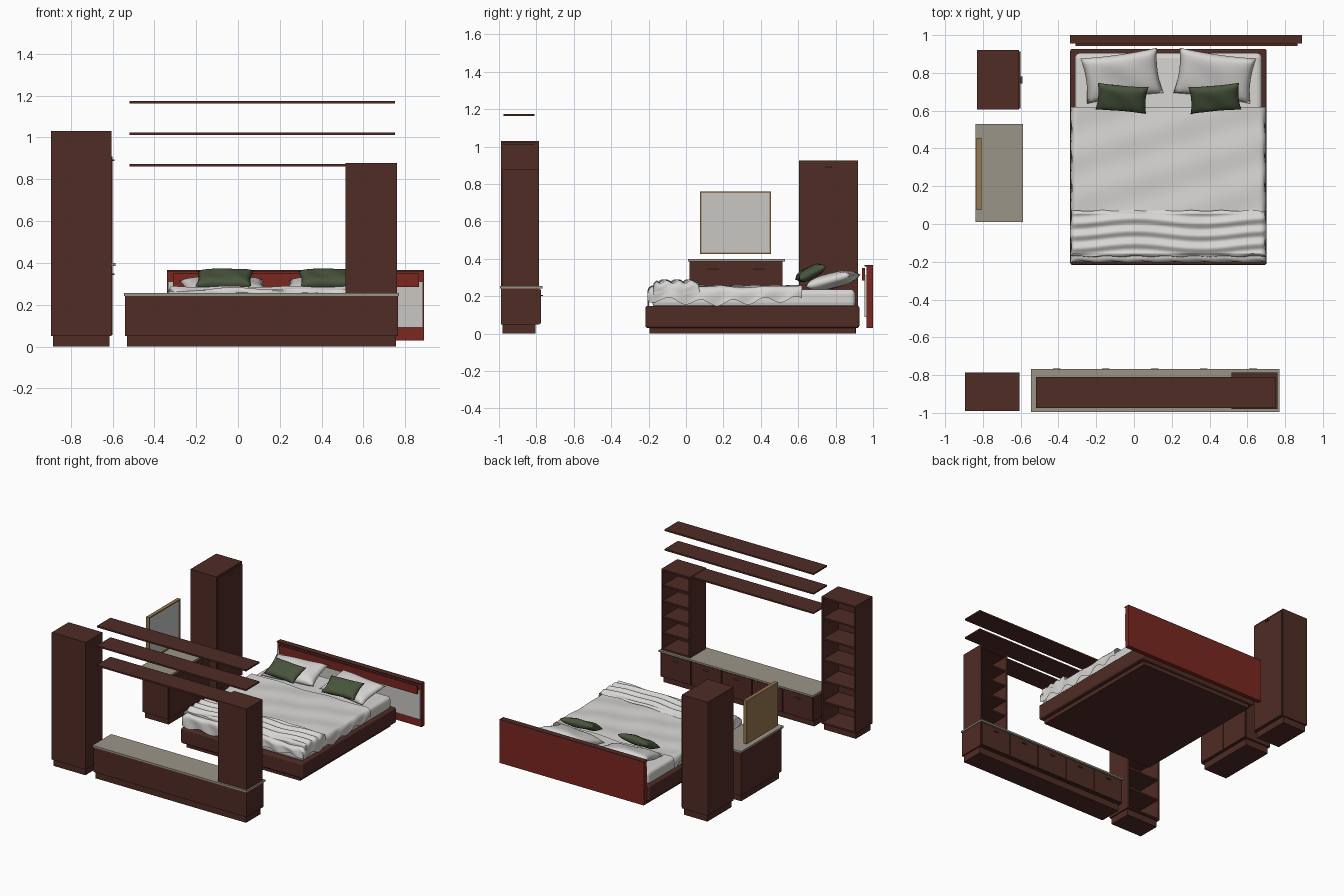
import bpy, bmesh
from math import sin, pi, radians

if "Cube" in bpy.data.objects:
    bpy.data.objects.remove(bpy.data.objects["Cube"])


def material(name, r, g, b):
    m = bpy.data.materials.new(name)
    m.use_nodes = True
    m.diffuse_color = (r, g, b, 1)
    bsdf = next(n for n in m.node_tree.nodes if n.type == "BSDF_PRINCIPLED")
    bsdf.inputs["Base Color"].default_value = (r, g, b, 1)
    bsdf.inputs["Roughness"].default_value = 0.7
    return m


BROWN = material("dark brown wood", .08, .025, .018)
RED = material("red leather", .195, .021, .014)
STONE = material("beige stone", .33, .3, .25)
LINEN = material("white linen", .68, .67, .65)
PANEL = material("pale grey panel", .58, .57, .55)
GREEN = material("green fabric", .065, .09, .045)
OCHRE = material("ochre wood", .31, .19, .075)
METAL = material("bronze metal", .12, .07, .035)


def finish(name, bm, mat, smooth=False):
    mesh = bpy.data.meshes.new(name)
    bm.to_mesh(mesh)
    bm.free()
    mesh.materials.append(mat)
    ob = bpy.data.objects.new(name, mesh)
    bpy.context.collection.objects.link(ob)
    if smooth:
        for p in mesh.polygons:
            p.use_smooth = True
    return ob


def box(name, mat, x, y, z, bevel=0):
    """Box given by its (low, high) range on each axis."""
    bm = bmesh.new()
    bmesh.ops.create_cube(bm, size=1)
    for v in bm.verts:
        v.co = [r[0] if c < 0 else r[1] for c, r in zip(v.co, (x, y, z))]
    ob = finish(name, bm, mat)
    if bevel:
        mod = ob.modifiers.new("rounded edges", "BEVEL")
        mod.width, mod.segments = bevel, 3
    return ob


def bookcase(name, x, y, z, bays):
    """Open unit whose shelves face the rear of the model."""
    t = .012
    box(name + "_back_panel", BROWN, (x[0] + t, x[1] - t), (y[0], y[0] + t), z)
    box(name + "_side_a", BROWN, (x[0], x[0] + t), y, z)
    box(name + "_side_b", BROWN, (x[1] - t, x[1]), y, z)
    step = (z[1] - z[0] - t) / bays
    for i in range(bays + 1):
        low = z[0] + i * step
        inset = 0 if i in (0, bays) else .008
        box(f"{name}_shelf_{i}", BROWN, (x[0] + t, x[1] - t),
            (y[0] + t, y[1] - inset), (low, low + t))


# Tall bookcase on a plinth
box("tall_bookcase_plinth", BROWN, (-.885, -.615), (-.98, -.805), (0, .05))
bookcase("tall_bookcase", (-.895, -.605), (-.99, -.785), (.05, 1.03), 6)

# Low sideboard with five doors and a stone top
box("sideboard_plinth", BROWN, (-.53, .755), (-.98, -.805), (0, .05))
box("sideboard_body", BROWN, (-.54, .765), (-.99, -.782), (.05, .242))
box("sideboard_top", STONE, (-.545, .77), (-.995, -.767), (.242, .255))
for i in range(5):
    x0 = -.537 + i * .26
    box(f"sideboard_door_{i}", BROWN, (x0, x0 + .254), (-.782, -.774), (.055, .236))
    mid = x0 + .127
    box(f"sideboard_handle_{i}", METAL, (mid - .02, mid + .02), (-.774, -.764), (.2, .206))

# Bookcase standing on the sideboard
bookcase("upper_bookcase", (.515, .76), (-.98, -.785), (.255, .878), 5)

# Long wall shelves
for i, z0 in enumerate((.862, 1.012, 1.163)):
    box(f"wall_shelf_{i}", BROWN, (-.52, .75), (-.975, -.81), (z0, z0 + .012))

# Wardrobe
box("wardrobe_plinth", BROWN, (-.82, -.62), (.62, .91), (0, .05))
box("wardrobe_body", BROWN, (-.83, -.609), (.605, .92), (.05, .925))
box("wardrobe_door", BROWN, (-.609, -.601), (.612, .912), (.056, .91))
box("wardrobe_handle", METAL, (-.601, -.591), (.745, .78), (.888, .895))

# Dresser with two doors and a stone top
box("dresser_plinth", BROWN, (-.82, -.62), (.04, .5), (0, .05))
box("dresser_body", BROWN, (-.83, -.609), (.02, .515), (.05, .385))
box("dresser_top", STONE, (-.84, -.587), (.01, .53), (.385, .4))
for i in range(2):
    y0 = .025 + i * .245
    box(f"dresser_door_{i}", BROWN, (-.609, -.601), (y0, y0 + .24), (.056, .375))
    box(f"dresser_handle_{i}", METAL, (-.601, -.591), (y0 + .09, y0 + .15), (.343, .35))

# Mirror with a wooden backing and frame
box("mirror_backing", OCHRE, (-.835, -.822), (.075, .455), (.425, .76))
box("mirror_glass", PANEL, (-.822, -.815), (.083, .447), (.433, .752))
for i, y0 in enumerate((.075, .447)):
    box(f"mirror_stile_{i}", OCHRE, (-.822, -.808), (y0, y0 + .008), (.425, .76))
for i, z0 in enumerate((.425, .752)):
    box(f"mirror_rail_{i}", OCHRE, (-.822, -.808), (.083, .447), (z0, z0 + .008))

# Headboard
box("headboard_back", RED, (-.34, .89), (.965, 1), (.03, .36))
box("headboard_cap", BROWN, (-.34, .89), (.955, 1), (.36, .366))
box("headboard_panel", PANEL, (-.335, .885), (.955, .965), (.09, .31))
box("headboard_rail", RED, (-.31, .865), (.942, .957), (.285, .347))
box("headboard_rail_cap", BROWN, (-.31, .865), (.942, .957), (.347, .35))

# Bed base and mattress
MID = .182
box("bed_plinth", BROWN, (MID - .485, MID + .485), (-.195, .905), (0, .03))
box("bed_base", BROWN, (MID - .52, MID + .52), (-.217, .927), (.03, .148), .012)
box("mattress", LINEN, (MID - .495, MID + .495), (-.18, .905), (.14, .237), .025)


def drape(name, half, y0, y1, top, drop, ripple, foot, head):
    """Cloth laid over the bed, hanging at the sides and at the chosen ends."""
    bm = bmesh.new()
    bmesh.ops.create_grid(bm, x_segments=70, y_segments=70, size=1)
    low, high = y0 - drop * foot, y1 + drop * head
    for v in bm.verts:
        s = v.co.x * (half + drop)
        t = low + (v.co.y + 1) / 2 * (high - low)
        over_x, over_y = max(abs(s) - half, 0), max(y0 - t, t - y1, 0)
        fall = max(over_x, over_y)
        hem = 1 + .2 * sin(t * 37 + s * 3) + .12 * sin(s * 33 + t * 8)
        bulge = .016 * min(fall / .02, 1) + .004 * sin((s + t) * 40) * min(fall / .03, 1)
        side = 1 if s > 0 else -1
        x = min(abs(s), half) + (bulge if over_x else 0)
        y = min(max(t, y0), y1)
        if over_y:
            y += bulge if t > y1 else -bulge
        v.co = (MID + side * x, y, top - fall * hem + ripple(s, t) * (1 - min(fall / drop, 1)))
    return finish(name, bm, LINEN, True)


drape("blanket", .498, -.185, .62, .253, .08,
      lambda s, t: .004 * sin(s * 17 + t * 9) + .003 * sin(t * 27 - s * 8), 1, 0)
drape("folded_throw", .5, -.155, .055, .28, .065,
      lambda s, t: .007 * sin(t * 95 + 1.2 * sin(s * 9)) + .003 * sin(s * 21), .6, .3)


def cushion(name, mat, size, place, tilt, turn):
    """Soft cushion with pinched corners."""
    bm = bmesh.new()
    bmesh.ops.create_grid(bm, x_segments=20, y_segments=16, size=1)
    bmesh.ops.duplicate(bm, geom=bm.verts[:] + bm.edges[:] + bm.faces[:])
    bm.faces.ensure_lookup_table()
    half = len(bm.faces) // 2
    lower = {v for f in bm.faces[half:] for v in f.verts}
    for v in bm.verts:
        u, w = v.co.x, v.co.y
        puff = (max(0, 1 - u ** 4) * max(0, 1 - w ** 4)) ** .5
        z = puff * (1 + .08 * sin(u * 5 + w * 3))
        v.co = (u * (1 - .07 * (1 - w * w)) * size[0] / 2,
                w * (1 - .07 * (1 - u * u)) * size[1] / 2,
                z * size[2] / 2 * (-1 if v in lower else 1))
    bmesh.ops.remove_doubles(bm, verts=bm.verts[:], dist=.0001)
    bmesh.ops.recalc_face_normals(bm, faces=bm.faces[:])
    ob = finish(name, mat=mat, bm=bm, smooth=True)
    ob.location = place
    ob.rotation_euler = (radians(tilt), 0, radians(turn))


# Sleeping pillows and accent cushions, mirrored about the bed's middle
for side, label in ((-1, "right"), (1, "left")):
    cushion("pillow_" + label, LINEN, (.41, .25, .075),
            (MID + side * .246, .785, .283), 15, -side * 8)
    cushion("accent_cushion_" + label, GREEN, (.27, .16, .06),
            (MID + side * .246, .665, .325), 27, side * 5)
